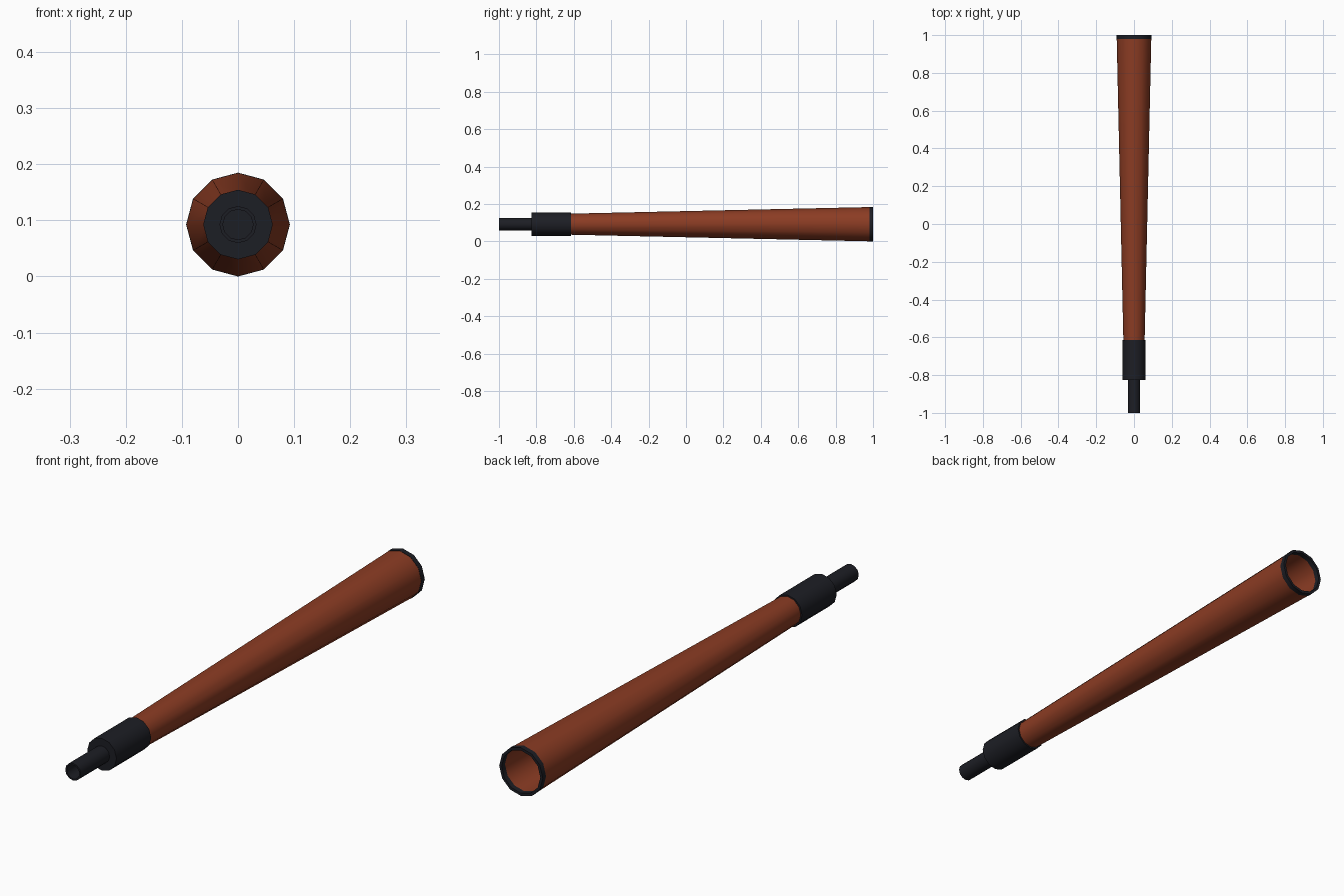
import bpy, bmesh, math

if "Cube" in bpy.data.objects:
    bpy.data.objects.remove(bpy.data.objects["Cube"])

SIDES = 12
AXIS_Z = 0.0925


def material(name, rgb):
    m = bpy.data.materials.new(name)
    m.diffuse_color = (*rgb, 1)
    m.use_nodes = True
    m.node_tree.nodes["Principled BSDF"].inputs["Base Color"].default_value = m.diffuse_color
    return m


def lathe(name, profile, mat, closed=False):
    """Revolve (y, radius) points about the long axis; radius 0 makes a pole."""
    bm = bmesh.new()
    rings = []
    for y, r in profile:
        if r == 0:
            rings.append([bm.verts.new((0, y, AXIS_Z))] * SIDES)
        else:
            angles = [2 * math.pi * i / SIDES for i in range(SIDES)]
            rings.append([bm.verts.new((r * math.cos(a), y, AXIS_Z + r * math.sin(a)))
                          for a in angles])
    pairs = list(zip(rings, rings[1:]))
    if closed:
        pairs.append((rings[-1], rings[0]))
    for a, b in pairs:
        for i in range(SIDES):
            j = (i + 1) % SIDES
            corners = list(dict.fromkeys((a[i], a[j], b[j], b[i])))
            bm.faces.new(corners)
    bmesh.ops.recalc_face_normals(bm, faces=bm.faces)
    mesh = bpy.data.meshes.new(name)
    bm.to_mesh(mesh)
    bm.free()
    mesh.materials.append(mat)
    obj = bpy.data.objects.new(name, mesh)
    bpy.context.collection.objects.link(obj)
    bpy.ops.object.select_all(action='DESELECT')
    obj.select_set(True)
    bpy.context.view_layer.objects.active = obj
    bpy.ops.object.shade_smooth_by_angle(angle=math.radians(40))
    return obj


wood = material("red_brown", (0.26, 0.045, 0.017))
black = material("black", (0.012, 0.013, 0.018))

# Long tapered hollow tube
lathe("tapered_tube", [(-0.63, 0.056), (0.98, 0.0915), (0.98, 0.082), (-0.63, 0.047)],
      wood, closed=True)

# Dark band around the open end
lathe("end_rim", [(0.98, 0.0925), (1.0, 0.0925), (1.0, 0.082), (0.98, 0.082)],
      black, closed=True)

# Thick collar at the narrow end
lathe("collar", [(-0.825, 0), (-0.825, 0.062), (-0.615, 0.062), (-0.615, 0.055),
                 (-0.63, 0.047), (-0.63, 0)], black)

# Thin stem with a hollow tip
lathe("stem", [(-0.825, 0.033), (-1.0, 0.033), (-1.0, 0.027), (-0.83, 0.027),
               (-0.83, 0)], black)
